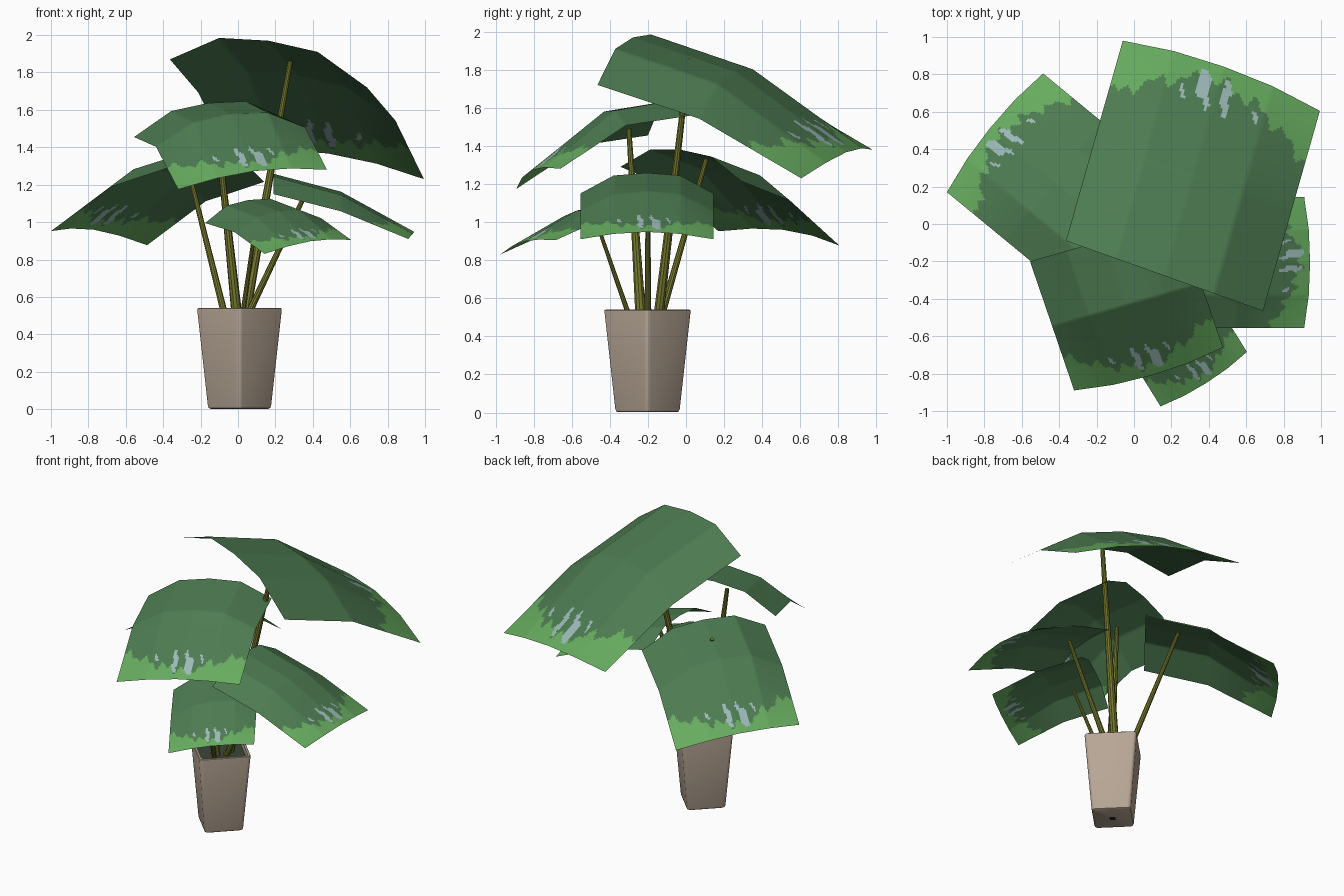
import bpy, bmesh, math
from mathutils import Vector

if "Cube" in bpy.data.objects:
    bpy.data.objects.remove(bpy.data.objects["Cube"])


def material(name, rgb):
    m = bpy.data.materials.new(name)
    m.diffuse_color = (*rgb, 1)
    m.use_nodes = True
    m.node_tree.nodes["Principled BSDF"].inputs["Base Color"].default_value = m.diffuse_color
    return m


GREEN = material("leaf green", (0.075, 0.20, 0.083))
LIGHT = material("light leaf tip", (0.135, 0.41, 0.115))
PALE = material("pale leaf spot", (0.33, 0.49, 0.48))
STEM = material("olive stem", (0.18, 0.19, 0.025))
POT = material("clay pot", (0.47, 0.38, 0.30))
SOIL = material("dark soil", (0.045, 0.06, 0.04))
HOLE = material("drain hole black", (0.02, 0.015, 0.012))


def make(name, bm, mats, angle=35):
    me = bpy.data.meshes.new(name)
    bm.to_mesh(me)
    bm.free()
    ob = bpy.data.objects.new(name, me)
    bpy.context.collection.objects.link(ob)
    for m in mats:
        me.materials.append(m)
    bpy.ops.object.select_all(action='DESELECT')
    bpy.context.view_layer.objects.active = ob
    ob.select_set(True)
    bpy.ops.object.shade_smooth_by_angle(angle=math.radians(angle))
    return ob


# ---- leaves: a bent 4 x 2 sheet, finely split so the tip pattern follows faces
N = 80
SPOTS = [(0.55, 0.87, 0.022, 0.085), (0.43, 0.90, 0.032, 0.065), (0.46, 0.84, 0.015, 0.05),
         (0.34, 0.84, 0.012, 0.03), (0.71, 0.84, 0.012, 0.03)]


def lerp_list(vals, t):
    x = t * (len(vals) - 1)
    i = min(int(x), len(vals) - 2)
    return vals[i] + (vals[i + 1] - vals[i]) * (x - i)


def leaf_material(s, v):
    for cs, cv, rs, rv in SPOTS:
        ds = s - cs + 0.12 * (v - cv) + 0.006 * math.sin(60 * v)
        if (ds / rs) ** 2 + ((v - cv) / rv) ** 2 < 1:
            return 2
    edge = 0.93 - 0.19 * abs(2 * s - 1) ** 1.6
    edge += 0.022 * math.sin(37 * s + 0.5) + 0.018 * math.sin(83 * s + 1)
    return 1 if v > edge else 0


def leaf(name, a, b, c, edge, middle):
    """a, b: left and right base corners, c: left tip corner, edge/middle: mid-row rise"""
    a, b, c = Vector(a), Vector(b), Vector(c)
    u, v = b - a, c - a
    w = u.length
    out = Vector((v.x, v.y, 0)).normalized()
    rise = [[0, .135, .155, .135, 0],
            [edge, middle - .025, middle, middle - .025, edge],
            [0, .04, .055, .04, 0]]
    push = [0, .035, .045, .035, 0]
    bm = bmesh.new()
    grid = []
    for j in range(N + 1):
        t = j / N
        row = []
        for i in range(N + 1):
            s = i / N
            p = a + u * s + v * t
            p.z += w * lerp_list([lerp_list(r, s) for r in rise], t)
            p += out * w * lerp_list(push, s) * max(0, 2 * t - 1)
            row.append(bm.verts.new(p))
        grid.append(row)
    for j in range(N):
        for i in range(N):
            f = bm.faces.new((grid[j][i], grid[j][i + 1], grid[j + 1][i + 1], grid[j + 1][i]))
            f.material_index = leaf_material((i + .5) / N, (j + .5) / N)
    make(name, bm, [GREEN, LIGHT, PALE], 60)


leaf("top_back_leaf", (-.364, -.09, 1.87), (.69, -.465, 1.72), (-.06, .98, 1.38), .06, .215)
leaf("upper_front_leaf", (.24, .03, 1.56), (-.556, -.2, 1.455), (.476, -.66, 1.28), .105, .255)
leaf("left_leaf", (-.374, -.345, 1.29), (.14, .29, 1.215), (-1, .17, .952), .08, .245)
leaf("right_leaf", (.19, .145, 1.15), (.19, -.555, 1.15), (.91, .145, .91), .04, .19)
leaf("low_front_leaf", (.286, -.174, 1.07), (-.176, -.465, .995), (.604, -.684, .905), .06, .20)


# ---- stems: tapered rods from the soil to the leaf undersides
def stem(name, p, q, r0, r1, n=10):
    p, q = Vector(p), Vector(q)
    p -= (q - p) * (0.05 / (q.z - p.z))
    bm = bmesh.new()
    bmesh.ops.create_cone(bm, cap_ends=True, segments=n, radius1=r0, radius2=r1,
                          depth=(q - p).length)
    rot = (q - p).to_track_quat('Z', 'Y')
    for vert in bm.verts:
        vert.co = rot @ vert.co + (p + q) / 2
    make(name, bm, [STEM])


stem("top_back_stem", (.045, -.14, .54), (.28, .015, 1.86), .028, .013)
stem("upper_front_stem", (-.01, -.24, .54), (-.11, -.3, 1.49), .029, .013)
stem("left_stem", (-.08, -.12, .54), (-.28, .11, 1.34), .019, .012)
stem("right_stem", (.07, -.2, .54), (.37, -.2, 1.17), .019, .012)
stem("low_front_stem", (.03, -.31, .54), (.10, -.48, 1.03), .014, .009)

# ---- pot: tapered square with rounded corners, turned 45 degrees
CX, CY = .008, -.202


def ring(bm, size, z, r=.022, n=4):
    verts = []
    for k in range(4):
        a0 = k * math.pi / 2
        d = size - r * 1.0
        for i in range(n + 1):
            a = a0 + (i / n - .5) * math.pi / 2
            verts.append(bm.verts.new((CX + d * math.cos(a0) + r * math.cos(a),
                                       CY + d * math.sin(a0) + r * math.sin(a), z)))
    return verts


bm = bmesh.new()
rings = [ring(bm, s, z) for s, z in
         [(.155, .002), (.164, .006), (.169, .018), (.226, .53), (.225, .537),
          (.221, .54), (.203, .54), (.198, .49)]]
for lo, hi in zip(rings, rings[1:]):
    for i in range(len(lo)):
        k = (i + 1) % len(lo)
        bm.faces.new((lo[i], lo[k], hi[k], hi[i]))
bm.faces.new(rings[0][::-1])
make("pot", bm, [POT])

# ---- soil sheet and drain hole plate
bm = bmesh.new()
bm.faces.new(ring(bm, .199, .50))
make("soil", bm, [SOIL])

bm = bmesh.new()
bm.faces.new(ring(bm, .025, 0, .004)[::-1])
make("drain_hole", bm, [HOLE])
